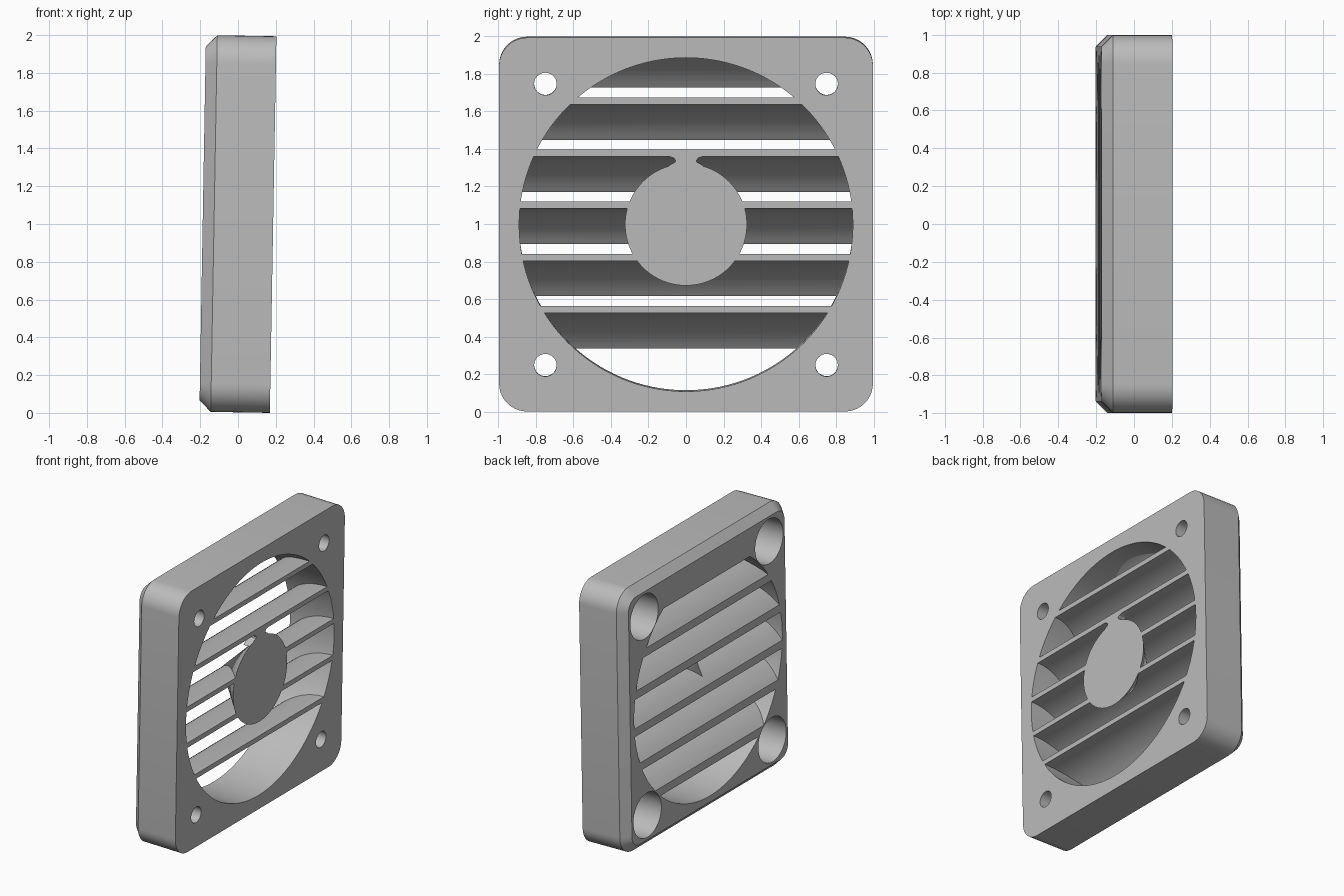
import bpy, bmesh, math
from mathutils import Matrix, Vector

if "Cube" in bpy.data.objects:
    bpy.data.objects.remove(bpy.data.objects["Cube"], do_unlink=True)

HALF = 0.997              # half width of the square frame
FRONT, BACK = 0.1865, -0.1865
DEPTH = FRONT - BACK
OPENING = 0.89            # radius of the round opening
TILT = math.radians(1)
PITCH = 0.278             # louver spacing

grey = bpy.data.materials.new("light grey plastic")
grey.use_nodes = True
grey.diffuse_color = (0.5, 0.5, 0.5, 1)
grey.node_tree.nodes["Principled BSDF"].inputs["Base Color"].default_value = (0.5, 0.5, 0.5, 1)


def make_object(name, bm):
    bmesh.ops.recalc_face_normals(bm, faces=bm.faces)
    mesh = bpy.data.meshes.new(name)
    bm.to_mesh(mesh)
    bm.free()
    mesh.materials.append(grey)
    obj = bpy.data.objects.new(name, mesh)
    bpy.context.collection.objects.link(obj)
    return obj


def loft(name, rings):
    """Closed solid through rings of equal point count."""
    bm = bmesh.new()
    loops = [[bm.verts.new(p) for p in ring] for ring in rings]
    n = len(loops[0])
    for a, b in zip(loops, loops[1:]):
        for i in range(n):
            j = (i + 1) % n
            bm.faces.new((a[i], a[j], b[j], b[i]))
    bm.faces.new(loops[0])
    bm.faces.new(loops[-1])
    return make_object(name, bm)


def cone_x(name, r_front, r_back, x_front, x_back, y=0, z=0, sides=96):
    """Cylinder or cone along the x axis."""
    bm = bmesh.new()
    place = Matrix.Translation(((x_front + x_back) / 2, y, z)) @ Matrix.Rotation(math.pi / 2, 4, 'Y')
    bmesh.ops.create_cone(bm, cap_ends=True, segments=sides, radius1=r_back,
                          radius2=r_front, depth=x_front - x_back, matrix=place)
    return make_object(name, bm)


def boolean(obj, cutter, operation):
    cutter.hide_render = True
    mod = obj.modifiers.new("cut", 'BOOLEAN')
    mod.operation = operation
    mod.solver = 'EXACT'
    mod.object = cutter
    bpy.context.view_layer.objects.active = obj
    bpy.ops.object.modifier_apply(modifier=mod.name)
    bpy.data.objects.remove(cutter, do_unlink=True)


def rounded_square(x, half, radius, steps=10):
    ring = []
    for quarter, (sy, sz) in enumerate([(1, 1), (-1, 1), (-1, -1), (1, -1)]):
        for i in range(steps + 1):
            a = (quarter + i / steps) * math.pi / 2
            ring.append((x, sy * (half - radius) + radius * math.cos(a),
                         sz * (half - radius) + radius * math.sin(a)))
    return ring


# Square frame with a chamfered back rim
frame = loft("frame", [rounded_square(FRONT, HALF, 0.15),
                       rounded_square(BACK + 0.06, HALF, 0.15),
                       rounded_square(BACK, HALF - 0.06, 0.09)])
boolean(frame, cone_x("opening_cutter", OPENING, OPENING, 1, -1, sides=128), 'DIFFERENCE')

# Screw holes with deep counterbores from the back
for y in (-0.75, 0.75):
    for z in (-0.75, 0.75):
        boolean(frame, cone_x("hole_cutter", 0.06, 0.06, 1, -1, y, z, 32), 'DIFFERENCE')
        boolean(frame, cone_x("bore_cutter", 0.168, 0.168, FRONT - 0.1, -1, y, z, 48), 'DIFFERENCE')
parts = [frame]


def arc(radius, z_start, steps=14):
    """Curve that starts level at the front and bends down to the back."""
    pts = []
    for i in range(steps + 1):
        d = DEPTH * i / steps
        pts.append((FRONT - d, z_start - radius + math.sqrt(radius ** 2 - d ** 2)))
    return pts


# Curved louvers clipped to the opening; the top one is filled up to the frame
for k in range(6):
    top = 0.678 + PITCH * (1 - k)
    under = arc(0.454, top - 0.037)
    upper = [(BACK, 0.97), (FRONT, 0.97)] if k == 0 else arc(0.491, top)[::-1]
    profile = under + upper
    louver = loft("louver_%d" % (k + 1), [[(x, y, z) for x, z in profile] for y in (-1, 1)])
    boolean(louver, cone_x("clip", OPENING + 0.002, OPENING + 0.002, 1, -1, sides=128), 'INTERSECT')
    parts.append(louver)

# Round hub, flat at the front and tapering to a point behind
parts.append(cone_x("hub", 0.325, 0.0, FRONT, FRONT - 0.325))

# Flared neck joining the hub to the louver above
side = [(0.12, 0.29), (0.08, 0.322), (0.06, 0.332), (0.055, 0.342), (0.065, 0.355), (0.09, 0.363), (0.09, 0.38)]
outline = side + [(-y, z) for y, z in reversed(side)]
parts.append(loft("hub_neck", [[(x, y, z) for y, z in outline] for x in (FRONT, FRONT - 0.06)]))

# Lean the whole part slightly and stand it on the ground
lean = Matrix.Rotation(TILT, 4, 'Y')
for obj in parts:
    obj.data.transform(lean)
points = [v.co for v in frame.data.vertices]
low = min(p.z for p in points)
mid_x = (min(p.x for p in points) + max(p.x for p in points)) / 2
for obj in parts:
    obj.data.transform(Matrix.Translation(Vector((-mid_x, 0, -low))))

# Smooth curved faces, keep corners crisp
bpy.ops.object.select_all(action='DESELECT')
for obj in parts:
    obj.select_set(True)
bpy.context.view_layer.objects.active = frame
bpy.ops.object.shade_smooth_by_angle(angle=math.radians(30))
